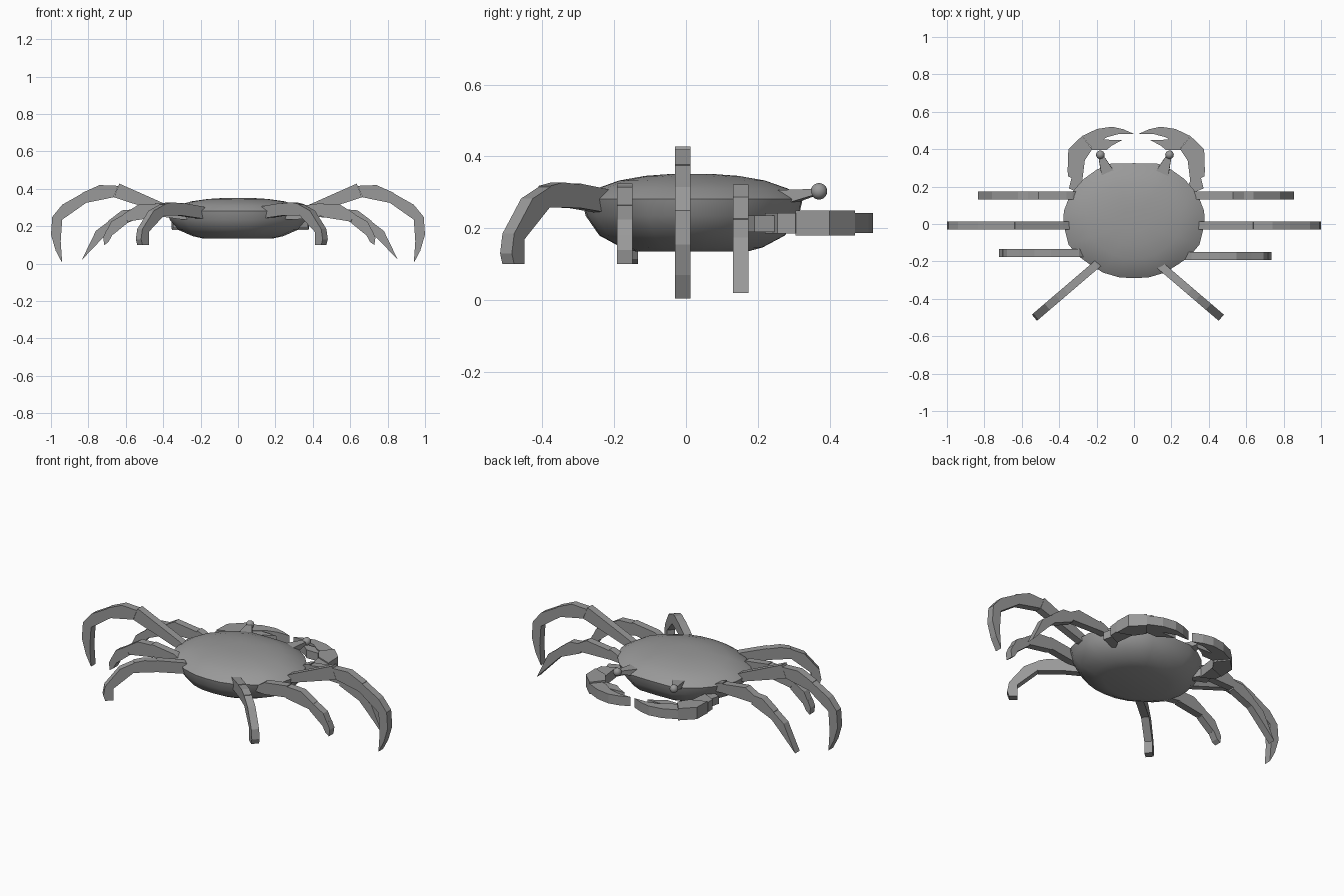
import bpy, bmesh, math
from mathutils import Vector

if "Cube" in bpy.data.objects:
    bpy.data.objects.remove(bpy.data.objects["Cube"])

shell_grey = bpy.data.materials.new("shell_grey")
shell_grey.diffuse_color = (0.32, 0.32, 0.32, 1)
shell_grey.use_nodes = True
shell_grey.node_tree.nodes["Principled BSDF"].inputs["Base Color"].default_value = shell_grey.diffuse_color


def make(name, bm, smooth=None):
    bmesh.ops.recalc_face_normals(bm, faces=bm.faces)
    mesh = bpy.data.meshes.new(name)
    bm.to_mesh(mesh)
    bm.free()
    ob = bpy.data.objects.new(name, mesh)
    bpy.context.collection.objects.link(ob)
    mesh.materials.append(shell_grey)
    if smooth:
        bpy.context.view_layer.objects.active = ob
        ob.select_set(True)
        bpy.ops.object.shade_smooth_by_angle(angle=math.radians(smooth))
        ob.select_set(False)
    return ob


def add_prism(bm, near, far):
    """Closed solid between two matching outlines."""
    a = [bm.verts.new(p) for p in near]
    b = [bm.verts.new(p) for p in far]
    bm.faces.new(a)
    bm.faces.new(b[::-1])
    for i in range(len(a)):
        j = (i + 1) % len(a)
        bm.faces.new((a[i], b[i], b[j], a[j]))


def leg(name, segments, origin, direction, width=0.043):
    """Leg segments given as (reach, height) outlines, extruded sideways."""
    bm = bmesh.new()
    d = Vector(direction).normalized()
    side = Vector((-d.y, d.x, 0)) * width / 2
    for seg in segments:
        pts = [Vector(origin) + d * r + Vector((0, 0, z)) for r, z in seg]
        add_prism(bm, [p - side for p in pts], [p + side for p in pts])
    return make(name, bm)


# Shell: rings of one outline, widest at the rim
half = [(0, .325), (.13, .322), (.2, .29), (.27, .24), (.34, .16), (.375, .07), (.378, 0),
        (.35, -.11), (.3, -.17), (.245, -.21), (.165, -.26), (.08, -.285), (0, -.29)]
outline = half + [(-x, y) for x, y in half[-2:0:-1]]
rings = [(.135, .5), (.147, .64), (.18, .84), (.235, .965), (.282, 1),
         (.31, .87), (.333, .66), (.346, .42), (.351, .2)]
bm = bmesh.new()
loops = [[bm.verts.new((x * s, .015 + (y - .015) * s, z)) for x, y in outline] for z, s in rings]
for lo, hi in zip(loops, loops[1:]):
    for i in range(len(lo)):
        j = (i + 1) % len(lo)
        bm.faces.new((lo[i], lo[j], hi[j], hi[i]))
bm.faces.new(loops[0])
bm.faces.new(loops[-1])
make("shell", bm, 28)

# Leg outlines, one polygon per segment
middle = [
    [(.25, .25), (.38, .315), (.635, .428), (.663, .355), (.38, .262)],
    [(.64, .416), (.74, .42), (.835, .378), (.812, .325), (.665, .355)],
    [(.832, .376), (.94, .315), (.993, .25), (.94, .235), (.812, .325)],
    [(.993, .25), (1.0, .155), (.975, .07), (.94, .004), (.948, .12), (.94, .235)]]
front = [
    [(.22, .24), (.34, .30), (.37, .31), (.36, .25)],
    [(.35, .30), (.52, .322), (.585, .285), (.56, .245), (.36, .25)],
    [(.57, .29), (.63, .285), (.705, .228), (.69, .18), (.56, .235)],
    [(.70, .228), (.77, .175), (.845, .02), (.74, .13), (.685, .185)]]
rear = [
    [(.2, .24), (.3, .305), (.45, .325), (.44, .255), (.3, .235)],
    [(.445, .32), (.54, .315), (.62, .265), (.595, .225), (.44, .25)],
    [(.615, .265), (.685, .225), (.71, .175), (.675, .155), (.595, .22)],
    [(.71, .18), (.728, .14), (.722, .1), (.70, .115), (.675, .16)]]
back = [
    [(-.05, .27), (.0, .305), (.15, .325), (.15, .257), (.0, .24)],
    [(.15, .322), (.22, .328), (.275, .318), (.275, .258), (.15, .257)],
    [(.275, .315), (.35, .283), (.43, .185), (.385, .17), (.275, .26)],
    [(.43, .185), (.44, .13), (.43, .1), (.385, .1), (.385, .17)]]

# Claw outlines seen from above, with bottom and top heights
claw = [
    ([(.24, .14), (.30, .25), (.345, .25), (.36, .19)], .19, .235),
    ([(.29, .22), (.365, .255), (.368, .305), (.275, .34)], .185, .243),
    ([(.275, .34), (.366, .305), (.363, .40), (.29, .47), (.235, .40)], .18, .25),
    ([(.29, .47), (.21, .508), (.13, .52), (.07, .507), (.013, .482),
      (.09, .482), (.16, .463), (.21, .425), (.245, .415)], .187, .242),
    ([(.245, .42), (.235, .395), (.16, .395), (.13, .42), (.075, .448), (.19, .452)], .19, .238)]

for s, label in ((1, "right"), (-1, "left")):
    leg(label + "_middle_leg", middle, (0, -.009, 0), (s, 0, 0))
    leg(label + "_front_leg", front, (.01, .152, 0), (s, 0, 0))
    leg(label + "_rear_leg", rear, (.007, -.163 - .008 * s, 0), (s, 0, 0))
    leg(label + "_back_leg", back, (-.033 + s * .165, -.215, 0), (s * .76, -.65, 0))

    bm = bmesh.new()
    for poly, z0, z1 in claw:
        add_prism(bm, [(.012 + s * x, y, z0) for x, y in poly],
                  [(.012 + s * x, y, z1) for x, y in poly])
    make(label + "_claw", bm)

    # Eye stalk: tapered square post leaning outward, with a ball on its end
    base, tip = Vector((.005 + s * .145, .27, .285)), Vector((.005 + s * .185, .37, .303))
    axis = (tip - base).normalized()
    u = axis.cross(Vector((0, 0, 1))).normalized()
    v = axis.cross(u)
    bm = bmesh.new()
    ends = [[c + u * a * w + v * b * w * .6 for a, b in ((-1, -1), (1, -1), (1, 1), (-1, 1))]
            for c, w in ((base, .036), (tip, .012))]
    add_prism(bm, *ends)
    make(label + "_eye_stalk", bm)
    bm = bmesh.new()
    bmesh.ops.create_uvsphere(bm, u_segments=16, v_segments=10, radius=.023)
    bmesh.ops.translate(bm, verts=bm.verts, vec=tip)
    make(label + "_eye", bm, 40)
